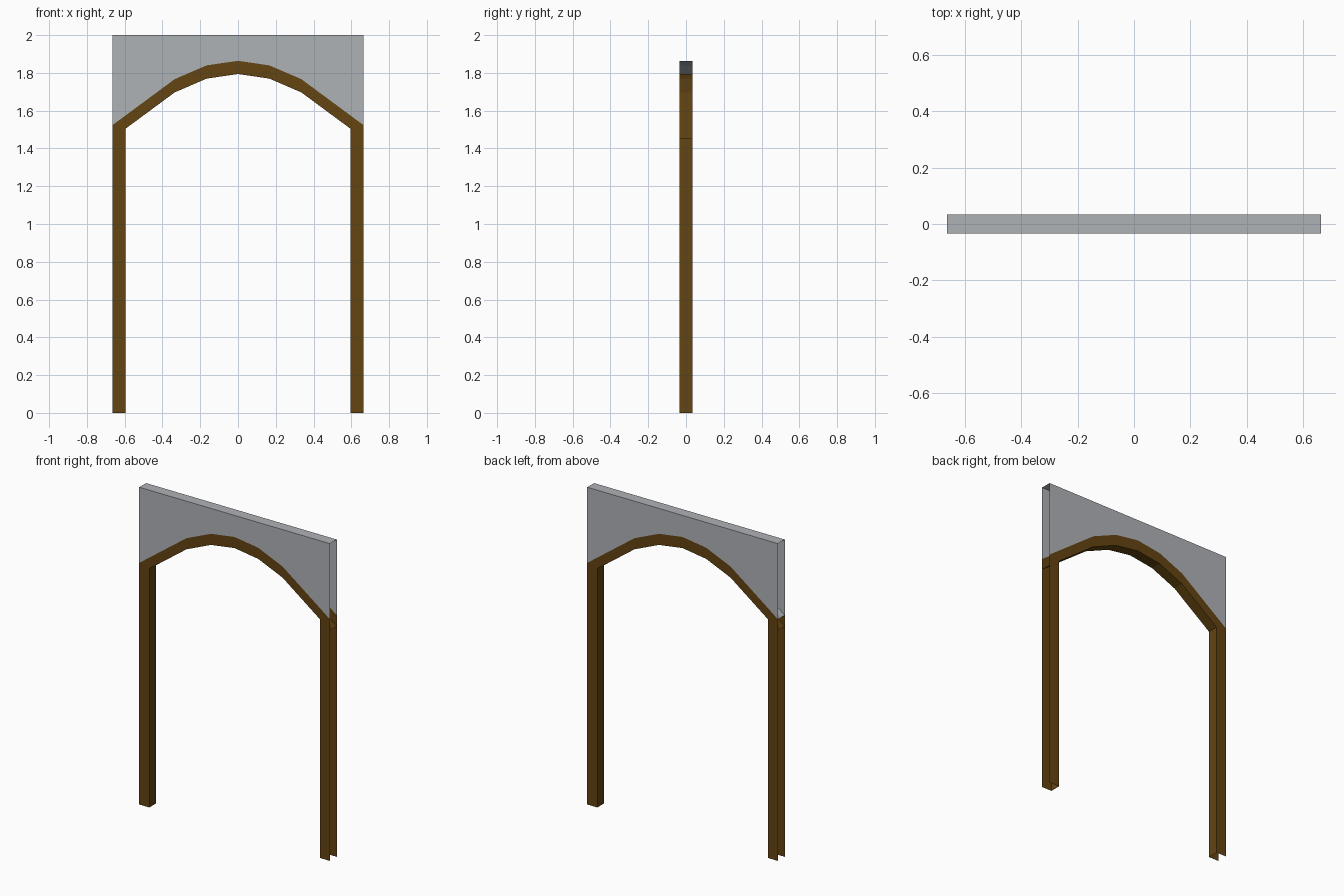
import bpy

if "Cube" in bpy.data.objects:
    bpy.data.objects.remove(bpy.data.objects["Cube"])

W, D, H = 0.665, 0.034, 2.0      # half width, half depth, height
T = 0.07                         # trim thickness
INNER = 0.595                    # inner edge of the posts


def material(name, rgb):
    m = bpy.data.materials.new(name)
    m.diffuse_color = (*rgb, 1)
    m.use_nodes = True
    m.node_tree.nodes["Principled BSDF"].inputs["Base Color"].default_value = m.diffuse_color
    return m


brown = material("dark brown wood", (0.127, 0.058, 0.006))
grey = material("pale grey wall", (0.43, 0.445, 0.47))

# underside curve of the arch, left to right
half = [(0.665, 1.453), (0.335, 1.697), (0.165, 1.77), (0.0, 1.794)]
under = [(-x, z) for x, z in half] + half[-2::-1]
over = [(x, z + T) for x, z in under]


def build(name, mat, sheets=(), strips=()):
    """sheets: xz polygons repeated front and back; strips: xz paths swept through the depth."""
    verts, faces = [], []

    def add(points):
        faces.append(range(len(verts), len(verts) + len(points)))
        verts.extend(points)

    for poly in sheets:
        add([(x, -D, z) for x, z in poly])
        add([(x, D, z) for x, z in reversed(poly)])
    for path in strips:
        for (x0, z0), (x1, z1) in zip(path, path[1:]):
            add([(x0, -D, z0), (x0, D, z0), (x1, D, z1), (x1, -D, z1)])
    me = bpy.data.meshes.new(name)
    me.from_pydata(verts, [], [list(f) for f in faces])
    me.materials.append(mat)
    ob = bpy.data.objects.new(name, me)
    bpy.context.collection.objects.link(ob)
    return ob


def between(low, high):
    """Quads filling the space between two matching curves."""
    return [[low[i], low[i + 1], high[i + 1], high[i]] for i in range(len(low) - 1)]


# arch trim: front and back bands plus the underside
build("arch_trim", brown, between(under, over), [under])

# posts: front, back and inner faces, open at the outer ends
corner = 1.505
for side, name in ((-1, "left_post"), (1, "right_post")):
    poly = [(side * W, 0), (side * INNER, 0), (side * INNER, corner), (side * W, 1.453)]
    if side > 0:
        poly.reverse()
    path = [(side * INNER, 0), (side * INNER, corner)]
    build(name, brown, [poly], [path if side < 0 else path[::-1]])

# wall panel above the arch: front, back and top, open at the ends
top = [(x, H) for x, _ in over]
build("wall_panel", grey, between(over, top), [[(W, H), (-W, H)]])

# inner lining above the left half of the arch
build("arch_lining", grey, (), [over[:4]])
